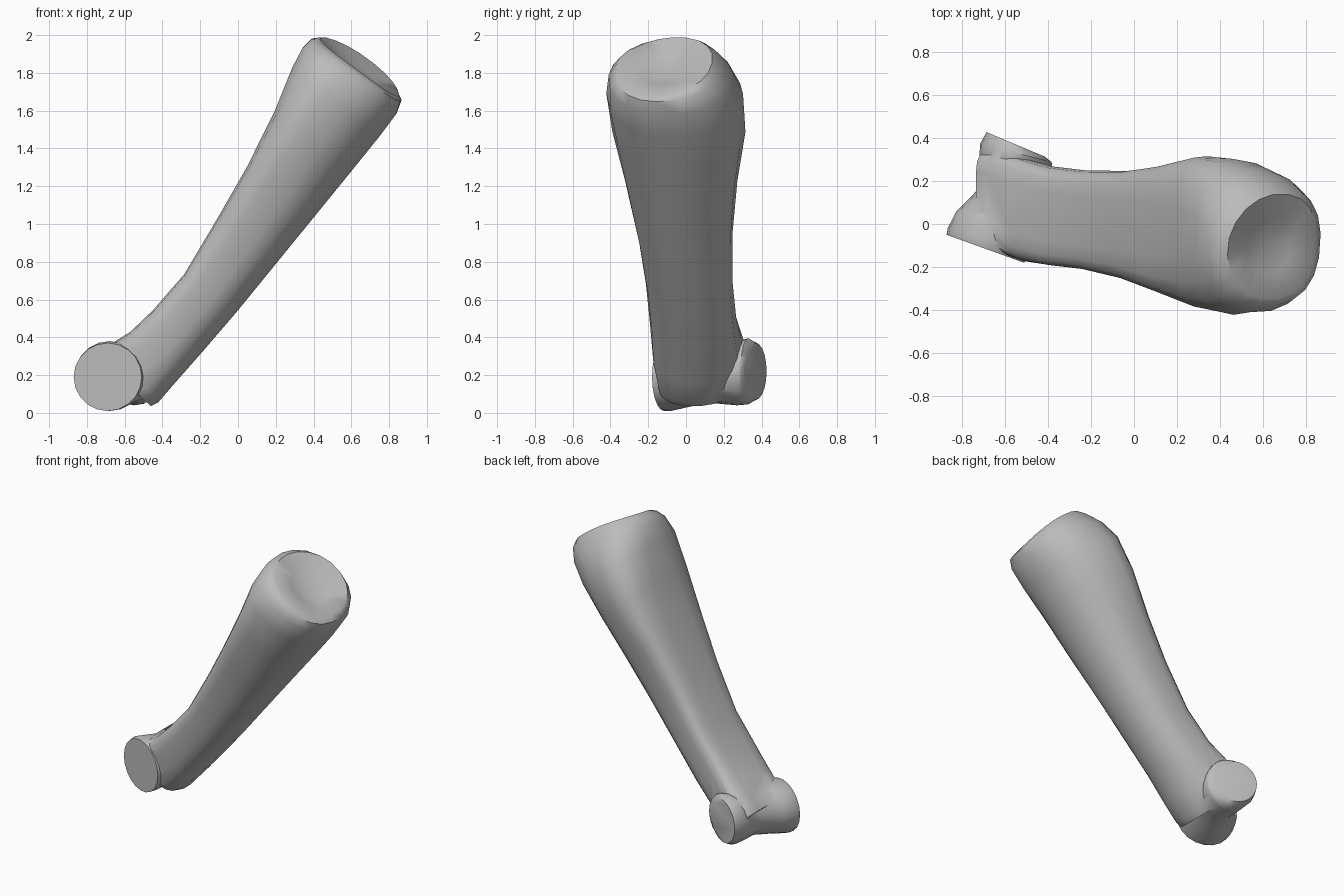
import bpy, bmesh, math
from mathutils import Vector

if "Cube" in bpy.data.objects:
    bpy.data.objects.remove(bpy.data.objects["Cube"])

bone = bpy.data.materials.new("bone grey")
bone.use_nodes = True
COLOUR = (0.5, 0.5, 0.5, 1)
bone.diffuse_color = COLOUR
bone.node_tree.nodes["Principled BSDF"].inputs["Base Color"].default_value = COLOUR

SIDES = 20
AXIS = Vector((0.632, 0, 0.775))


def power(v, n):
    return math.copysign(abs(v) ** (2 / n), v)


def loft(name, rings, dish=None):
    """Skin a list of rings; the last end is closed by a fan to the dish point."""
    bm = bmesh.new()
    loops = [[bm.verts.new(p) for p in ring] for ring in rings]
    for a, b in zip(loops, loops[1:]):
        for i in range(SIDES):
            j = (i + 1) % SIDES
            bm.faces.new((a[i], a[j], b[j], b[i]))
    bm.faces.new(loops[0][::-1])
    if dish:
        tip = bm.verts.new(dish)
        for i in range(SIDES):
            bm.faces.new((loops[-1][i], loops[-1][(i + 1) % SIDES], tip))
    else:
        bm.faces.new(loops[-1])
    bmesh.ops.recalc_face_normals(bm, faces=bm.faces)
    mesh = bpy.data.meshes.new(name)
    bm.to_mesh(mesh)
    bm.free()
    mesh.materials.append(bone)
    obj = bpy.data.objects.new(name, mesh)
    bpy.context.collection.objects.link(obj)
    return obj


def shaft_ring(low, high, y0, y1, square, taper, shear=0, tilt=0):
    """Ring between a lower and an upper edge point; flatter and wider above."""
    low, high = Vector((low[0], 0, low[1])), Vector((high[0], 0, high[1]))
    mid = (low + high) / 2 + Vector((0, (y0 + y1) / 2, 0))
    half = (high - low) / 2
    pts = []
    for i in range(SIDES):
        t = 2 * math.pi * (i + 0.5) / SIDES
        c, s = math.cos(t), math.sin(t)
        n = square if c > 0 else 2.3
        a, b = power(c, n), power(s, n)
        side = b * (1 + taper * a) * (y1 - y0) / 2 + shear * a
        pts.append(mid + half * a + Vector((0, side, 0))
                   + AXIS * tilt * (b + b * b / 2))
    return pts


# Shaft: lower edge, upper edge, y range, squareness, taper, shear, tilt
stations = [
    ((-0.46, 0.035), (-0.735, 0.29), -0.14, 0.30, 5, 0.04, 0.045),
    ((-0.42, 0.055), (-0.69, 0.355), -0.15, 0.30, 5, 0.06, 0.045),
    ((-0.33, 0.16), (-0.57, 0.43), -0.175, 0.285, 5, 0.08, 0.02),
    ((-0.18, 0.33), (-0.45, 0.545), -0.185, 0.26, 5, 0.08),
    ((0.00, 0.54), (-0.285, 0.735), -0.205, 0.24, 5, 0.08),
    ((0.20, 0.785), (-0.11, 1.03), -0.25, 0.24, 4.5, 0.08),
    ((0.40, 1.03), (0.05, 1.31), -0.31, 0.26, 4, 0.12),
    ((0.60, 1.275), (0.195, 1.605), -0.375, 0.30, 3, 0.18),
    ((0.75, 1.46), (0.285, 1.83), -0.415, 0.295, 2.6, 0.12),
    ((0.84, 1.58), (0.34, 1.935), -0.41, 0.245, 2.3, 0.05, 0, 0.01),
    ((0.865, 1.65), (0.385, 1.98), -0.38, 0.18, 2.1, 0, 0, 0.03),
    ((0.845, 1.685), (0.435, 1.985), -0.35, 0.14, 2, 0, 0, 0.04),
]
rings = [shaft_ring(*s) for s in stations]
centre = sum(rings[-1], Vector()) / SIDES
rings.append([centre.lerp(p, 0.5) - AXIS * 0.03 for p in rings[-1]])
shaft = loft("bone_shaft", rings, centre - AXIS * 0.06)


def knuckle_ring(x, z, rx, rz, y, slope):
    pts = []
    for i in range(SIDES):
        t = 2 * math.pi * i / SIDES
        dx = rx * math.cos(t)
        pts.append(Vector((x + dx, y - slope * dx, z + rz * math.sin(t))))
    return pts


# Grooved knuckle: two slanted lobes with a waist between them
lobes = [
    (-0.69, 0.19, 0.18, 0.18, -0.115, 0.36),
    (-0.68, 0.195, 0.185, 0.185, -0.08, 0.33),
    (-0.64, 0.20, 0.185, 0.165, 0.03, 0.15),
    (-0.57, 0.20, 0.155, 0.15, 0.16, 0),
    (-0.55, 0.21, 0.17, 0.17, 0.27, -0.05),
    (-0.55, 0.22, 0.165, 0.175, 0.33, 0.25),
    (-0.55, 0.22, 0.135, 0.15, 0.37, 0.42),
]
knuckle = loft("knuckle", [knuckle_ring(*k) for k in lobes])

# Fuse the knuckle into the shaft
fuse = shaft.modifiers.new("fuse", "BOOLEAN")
fuse.operation = "UNION"
fuse.solver = "EXACT"
fuse.object = knuckle
bpy.context.view_layer.objects.active = shaft
shaft.select_set(True)
bpy.ops.object.modifier_apply(modifier=fuse.name)
bpy.data.objects.remove(knuckle)
bpy.ops.object.shade_smooth_by_angle(angle=math.radians(45))
